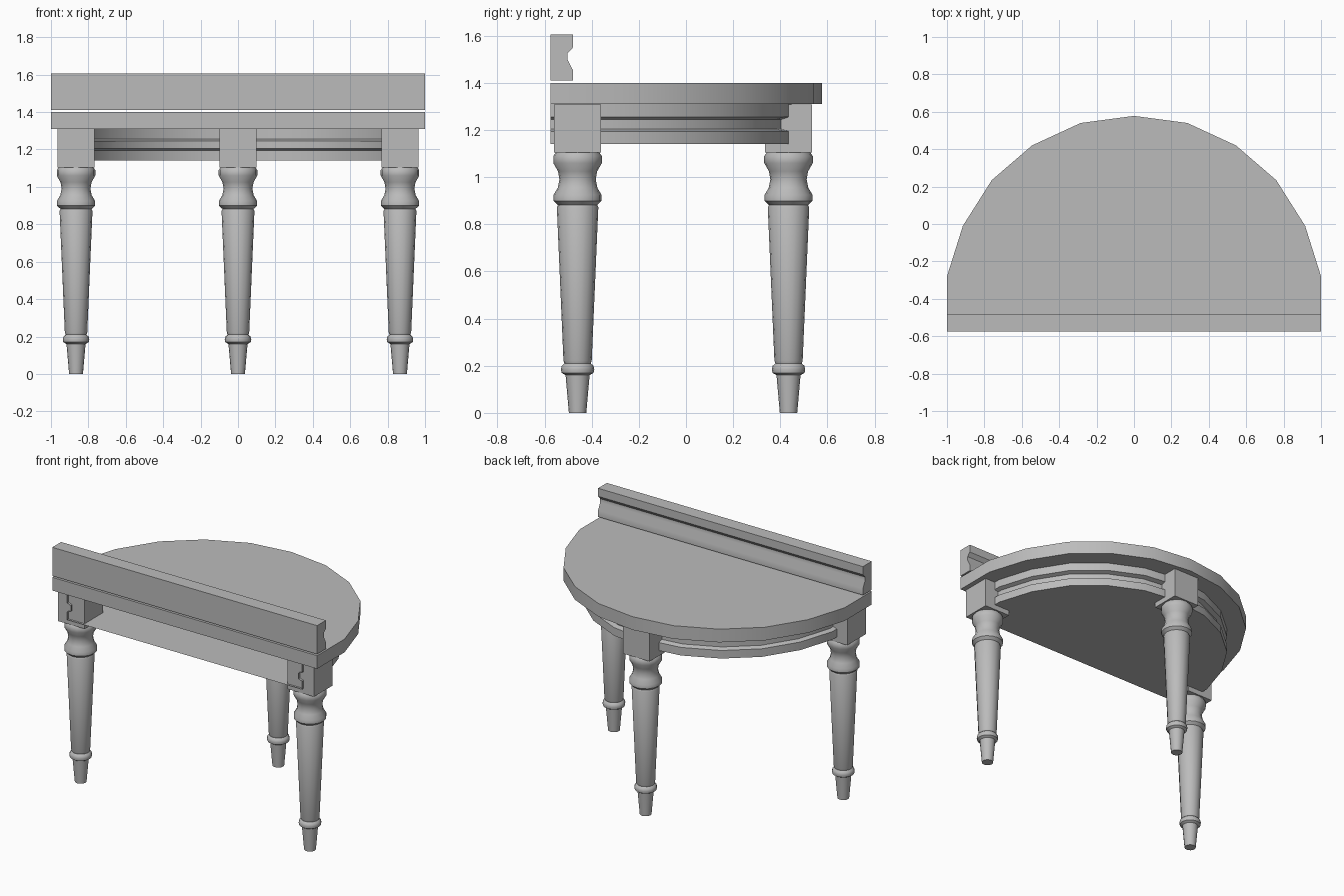
import bpy, bmesh, math
from mathutils import Matrix

cube = bpy.data.objects.get("Cube")
if cube:
    bpy.data.objects.remove(cube, do_unlink=True)

grey = bpy.data.materials.new("plain_grey")
grey.use_nodes = True
colour = (0.5, 0.5, 0.5, 1)
grey.diffuse_color = colour
grey.node_tree.nodes["Principled BSDF"].inputs["Base Color"].default_value = colour

FRONT = -0.575


def finish(bm, name, angle=40):
    """Turn a bmesh into a smooth-shaded object with crisp edges."""
    bmesh.ops.recalc_face_normals(bm, faces=bm.faces)
    mesh = bpy.data.meshes.new(name)
    bm.to_mesh(mesh)
    bm.free()
    mesh.materials.append(grey)
    for poly in mesh.polygons:
        poly.use_smooth = True
    mesh.set_sharp_from_angle(angle=math.radians(angle))
    obj = bpy.data.objects.new(name, mesh)
    bpy.context.collection.objects.link(obj)
    return obj


def bridge(bm, rings, closed):
    """Join successive rings of vertices with quads."""
    for a, b in zip(rings, rings[1:]):
        n = len(a)
        for i in range(n if closed else n - 1):
            j = (i + 1) % n
            bm.faces.new((a[i], a[j], b[j], b[i]))


# Half-round plan, mirrored across x
half = [(1, FRONT), (1, -0.28), (0.915, -0.01), (0.76, 0.235),
        (0.545, 0.42), (0.285, 0.54)]
plan = half + [(0, 0.578)] + [(-x, y) for x, y in reversed(half)]


def plan_ring(bm, scale, z):
    return [bm.verts.new((x * scale, (y - FRONT) * scale + FRONT, z)) for x, y in plan]


# Table top slab
bm = bmesh.new()
rings = [plan_ring(bm, 1, z) for z in (1.31, 1.4)]
bridge(bm, rings, True)
for ring in rings:
    bm.faces.new(ring)
finish(bm, "table_top")

# Grooved apron with a floor, open along the straight front
bm = bmesh.new()
moulding = [(0.887, 1.14), (0.887, 1.195), (0.86, 1.205),
            (0.86, 1.245), (0.887, 1.255), (0.887, 1.31)]
rings = [plan_ring(bm, s, z) for s, z in moulding]
bridge(bm, rings, False)
bm.faces.new(rings[0])
finish(bm, "apron")

# Moulded rail above the straight edge
bm = bmesh.new()
section = [(FRONT, 1.41), (-0.48, 1.41), (-0.48, 1.455), (-0.503, 1.5),
           (-0.503, 1.525), (-0.48, 1.55), (-0.48, 1.605), (FRONT, 1.605)]
rings = [[bm.verts.new((x, y, z)) for y, z in section] for x in (-1, 1)]
bridge(bm, rings, True)
for ring in rings:
    bm.faces.new(ring)
finish(bm, "back_rail")

# Turned leg profile: radius, height
turning = [(0.037, 0), (0.051, 0.16), (0.068, 0.17), (0.071, 0.185), (0.067, 0.2),
           (0.056, 0.21), (0.06, 0.222), (0.088, 0.872), (0.083, 0.882),
           (0.102, 0.9), (0.102, 0.925), (0.084, 0.955), (0.077, 0.99),
           (0.083, 1.025), (0.103, 1.06), (0.103, 1.09), (0.092, 1.105)]
SIDES = 16


def leg(name, x, y):
    bm = bmesh.new()
    rings = []
    for r, z in turning:
        rings.append([bm.verts.new((x + r * math.cos(t), y + r * math.sin(t), z))
                      for t in (math.tau * i / SIDES for i in range(SIDES))])
    bridge(bm, rings, True)
    bm.faces.new(rings[0])
    bm.faces.new(rings[-1])
    # Square block joining the leg to the apron
    place = Matrix.Translation((x, y, 1.207)) @ Matrix.Diagonal((0.2, 0.2, 0.205, 1))
    bmesh.ops.create_cube(bm, size=1, matrix=place)
    finish(bm, name)


leg("front_leg_left", 0.866, -0.46)
leg("front_leg_right", -0.866, -0.46)
leg("back_leg", 0, 0.435)
